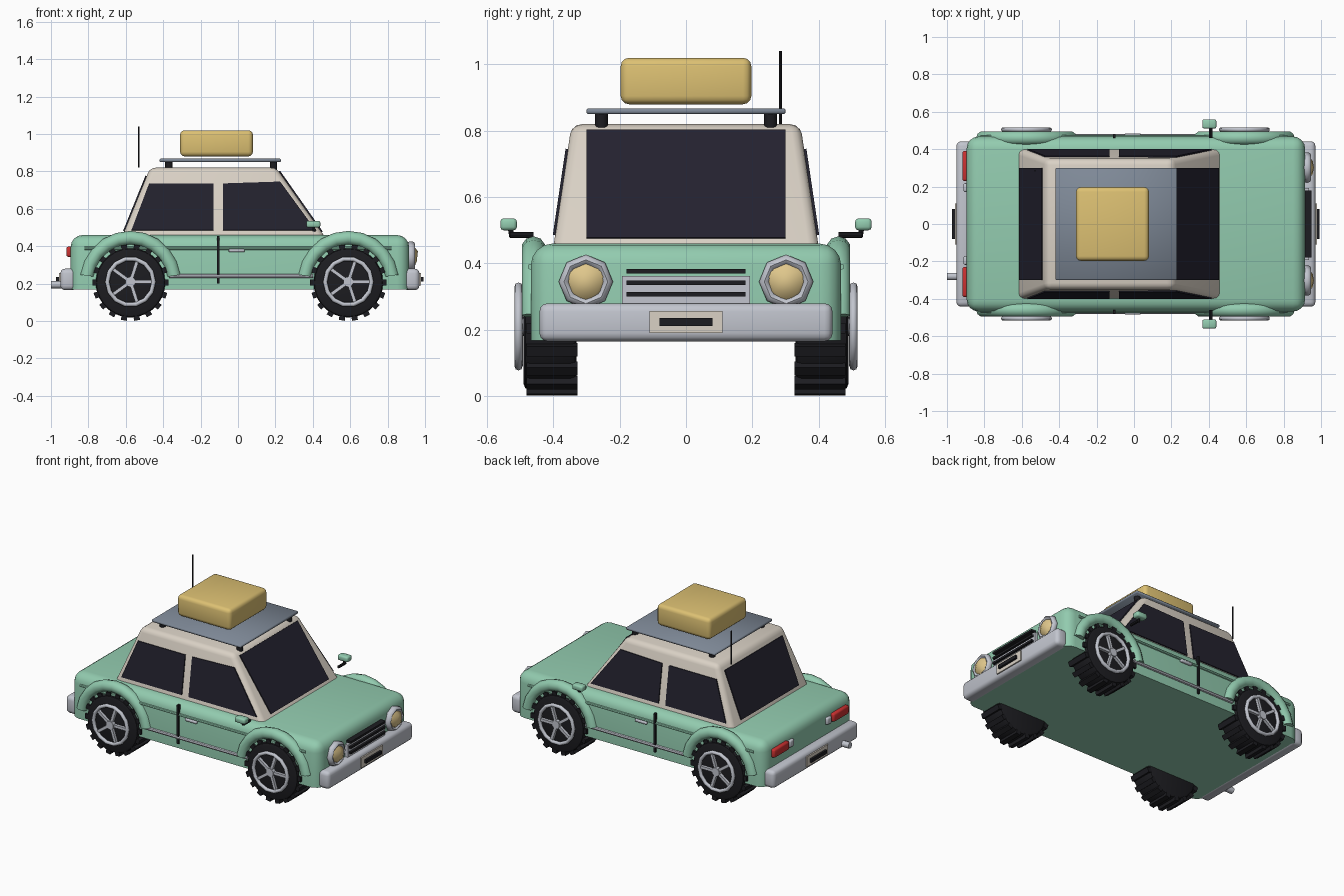
import bpy, bmesh, math
from mathutils import Vector, Matrix

if "Cube" in bpy.data.objects:
    bpy.data.objects.remove(bpy.data.objects["Cube"])


def mat(name, r, g, b):
    m = bpy.data.materials.new(name)
    m.diffuse_color = (r, g, b, 1)
    m.use_nodes = True
    m.node_tree.nodes["Principled BSDF"].inputs["Base Color"].default_value = m.diffuse_color
    return m


GREEN = mat("mint paint", 0.29, 0.60, 0.43)
CREAM = mat("cream paint", 0.70, 0.64, 0.56)
GLASS = mat("dark glass", 0.017, 0.016, 0.028)
RUBBER = mat("black rubber", 0.012, 0.012, 0.015)
CHROME = mat("chrome", 0.54, 0.56, 0.62)
GREY = mat("rack grey", 0.21, 0.25, 0.31)
TAN = mat("luggage tan", 0.72, 0.53, 0.17)
RED = mat("lamp red", 0.60, 0.03, 0.03)
LENS = mat("lamp lens", 0.74, 0.57, 0.26)


def finish(bm, name, m, smooth=40):
    bmesh.ops.recalc_face_normals(bm, faces=bm.faces)
    me = bpy.data.meshes.new(name)
    bm.to_mesh(me)
    bm.free()
    me.materials.append(m)
    ob = bpy.data.objects.new(name, me)
    bpy.context.collection.objects.link(ob)
    if smooth:
        bpy.ops.object.select_all(action='DESELECT')
        ob.select_set(True)
        bpy.context.view_layer.objects.active = ob
        bpy.ops.object.shade_smooth_by_angle(angle=math.radians(smooth))
    return ob


def box_bm(x0, x1, y0, y1, z0, z1):
    bm = bmesh.new()
    mtx = Matrix.Translation(((x0 + x1) / 2, (y0 + y1) / 2, (z0 + z1) / 2)) @ \
        Matrix.Diagonal((abs(x1 - x0), abs(y1 - y0), abs(z1 - z0), 1))
    bmesh.ops.create_cube(bm, size=1, matrix=mtx)
    return bm


def bevel(bm, w, seg, test=lambda e: True):
    bmesh.ops.bevel(bm, geom=[e for e in bm.edges if test(e)], offset=w,
                    segments=seg, profile=0.5, affect='EDGES')


def box(name, m, x, y, z, w=0, seg=2):
    bm = box_bm(*x, *y, *z)
    if w:
        bevel(bm, w, seg)
    return finish(bm, name, m, 50 if w else 0)


def cyl(name, m, a, b, r, n=12):
    a, b = Vector(a), Vector(b)
    bm = bmesh.new()
    rot = (b - a).to_track_quat('Z', 'Y').to_matrix().to_4x4()
    bmesh.ops.create_cone(bm, cap_ends=True, segments=n, radius1=r, radius2=r,
                          depth=(b - a).length, matrix=Matrix.Translation((a + b) / 2) @ rot)
    return finish(bm, name, m)


def sweep(name, m, c, plane, R, rr, rd, a0, a1, n, k, closed=False):
    """Arc or ring of elliptical section; plane 'xz' (axis y) or 'yz' (axis x)."""
    bm = bmesh.new()
    rows = []
    for i in range(n if closed else n + 1):
        t = a0 + (a1 - a0) * i / n
        row = []
        for j in range(k):
            s = math.tau * j / k
            r, d = R + rr * math.cos(s), rd * math.sin(s)
            u, v = r * math.cos(t), r * math.sin(t)
            row.append(bm.verts.new(Vector(c) + Vector((u, d, v) if plane == 'xz' else (d, u, v))))
        rows.append(row)
    for i in range(n):
        p, q = rows[i], rows[(i + 1) % len(rows)]
        for j in range(k):
            bm.faces.new((p[j], p[(j + 1) % k], q[(j + 1) % k], q[j]))
    if not closed:
        bm.faces.new(rows[0])
        bm.faces.new(rows[-1])
    return finish(bm, name, m, 50)


def plate(name, m, pts, out, t=0.008):
    """Thin plate on a sloping panel, raised toward 'out'."""
    pts = [Vector(p) for p in pts]
    n = (pts[1] - pts[0]).cross(pts[2] - pts[0]).normalized()
    if n.dot(Vector(out)) < 0:
        n = -n
    bm = bmesh.new()
    lo = [bm.verts.new(p - n * 0.001) for p in pts]
    hi = [bm.verts.new(p + n * (t - 0.001)) for p in pts]
    bm.faces.new(lo)
    bm.faces.new(hi)
    for i in range(4):
        j = (i + 1) % 4
        bm.faces.new((lo[i], lo[j], hi[j], hi[i]))
    return finish(bm, name, m, 0)


# Lower body: rounded on top and at the corners, flat underneath
bm = box_bm(-0.895, 0.915, -0.468, 0.468, 0.168, 0.46)
bevel(bm, 0.065, 4, lambda e: max(v.co.z for v in e.verts) > 0.3)
finish(bm, "body", GREEN)

# Cabin: tapered box
Z0, Z1 = 0.45, 0.82
bm = box_bm(-0.62, 0.465, -0.40, 0.40, Z0, Z1)
for v in bm.verts:
    if v.co.z > 0.6:
        v.co.x = 0.205 if v.co.x > 0 else -0.47
        v.co.y = math.copysign(0.345, v.co.y)
bevel(bm, 0.03, 3, lambda e: max(v.co.z for v in e.verts) > 0.6)
finish(bm, "cabin", CREAM)


def lerp(a, b, z):
    return a + (b - a) * (z - Z0) / (Z1 - Z0)


# Windscreen and rear window
for name, xa, xb, za, zb in (("windscreen", 0.465, 0.205, 0.475, 0.80),
                             ("rear_window", -0.62, -0.47, 0.48, 0.775)):
    plate(name, GLASS, [(lerp(xa, xb, z), y, z) for z, y in
                        ((za, -0.30), (za, 0.30), (zb, 0.30), (zb, -0.30))], (xa, 0, 0.3))

for s, side in ((-1, "right"), (1, "left")):
    # Side windows
    for name, q in (("rear_side_window", ((-0.57, 0.485), (-0.13, 0.485), (-0.13, 0.735), (-0.475, 0.735))),
                    ("front_side_window", ((-0.08, 0.485), (0.415, 0.485), (0.225, 0.745), (-0.08, 0.735)))):
        plate(side + "_" + name, GLASS, [(x, s * lerp(0.40, 0.345, z), z) for x, z in q], (0, s, 0))

    # Side trim, door seam and handle
    cyl(side + "_belt_trim", GREEN, (-0.82, s * 0.468, 0.39), (0.82, s * 0.468, 0.39), 0.009, 8)
    cyl(side + "_sill_trim", CHROME, (-0.37, s * 0.47, 0.24), (0.40, s * 0.47, 0.24), 0.011, 8)
    box(side + "_door_seam", RUBBER, (-0.112, -0.098), (s * 0.46, s * 0.478), (0.20, 0.455))
    box(side + "_door_handle", CHROME, (-0.05, 0.035), (s * 0.465, s * 0.485), (0.368, 0.386), 0.006)

    # Wing mirror
    cyl(side + "_mirror_arm", RUBBER, (0.41, s * 0.46, 0.486), (0.41, s * 0.53, 0.486), 0.009, 8)
    cyl(side + "_mirror_post", RUBBER, (0.405, s * 0.525, 0.48), (0.405, s * 0.53, 0.51), 0.008, 8)
    box(side + "_mirror", GREEN, (0.365, 0.44), (s * 0.51, s * 0.56), (0.50, 0.536), 0.01)

    # Headlight, tail light and reversing light
    sweep(side + "_headlight_ring", CHROME, (0.925, s * 0.302, 0.345), 'yz', 0.066, 0.016, 0.022,
          0, math.tau, 8, 8, True)
    bm = bmesh.new()
    bmesh.ops.create_icosphere(bm, subdivisions=1, radius=1, matrix=Matrix.Translation(
        (0.928, s * 0.302, 0.345)) @ Matrix.Diagonal((0.038, 0.066, 0.066, 1)))
    finish(bm, side + "_headlight_lens", LENS, 60)
    box(side + "_tail_light", RED, (-0.918, -0.88), (s * 0.23, s * 0.39), (0.343, 0.398), 0.01)
    box(side + "_reversing_light", CHROME, (-0.912, -0.88), (s * 0.172, s * 0.218), (0.345, 0.39), 0.008)

    for cx, end in ((-0.575, "rear"), (0.59, "front")):
        tag = end + "_" + side
        # Wheel arch
        sweep(tag + "_arch", GREEN, (cx, s * 0.46, 0.21), 'xz', 0.235, 0.037, 0.037,
              math.radians(8), math.radians(172), 10, 10)
        # Tyre with tread blocks
        c = Vector((cx, s * 0.41, 0.205))
        bm = bmesh.new()
        bmesh.ops.create_cone(bm, cap_ends=True, segments=28, radius1=0.186, radius2=0.186, depth=0.16,
                              matrix=Matrix.Translation(c) @ Matrix.Rotation(math.pi / 2, 4, 'X'))
        bevel(bm, 0.018, 2, lambda e: len(e.link_faces) == 2 and e.calc_face_angle(0) > 1)
        for i in range(18):
            bmesh.ops.create_cube(bm, size=1, matrix=Matrix.Translation(c)
                                  @ Matrix.Rotation(math.tau * (i + 0.5) / 18, 4, 'Y')
                                  @ Matrix.Translation((0, -s * 0.006, 0.19))
                                  @ Matrix.Diagonal((0.032, 0.155, 0.028, 1)))
        finish(bm, tag + "_tyre", RUBBER)
        # Rim ring, hub and five spokes
        sweep(tag + "_rim", CHROME, (cx, s * 0.505, 0.21), 'xz', 0.124, 0.012, 0.012,
              0, math.tau, 14, 8, True)
        cyl(tag + "_hub", CHROME, (cx, s * 0.485, 0.21), (cx, s * 0.515, 0.21), 0.028, 10)
        bm = bmesh.new()
        for i in range(5):
            bmesh.ops.create_cube(bm, size=1, matrix=Matrix.Translation((cx, s * 0.5, 0.21))
                                  @ Matrix.Rotation(math.tau * (i + 0.25) / 5, 4, 'Y')
                                  @ Matrix.Translation((0, 0, 0.07))
                                  @ Matrix.Diagonal((0.018, 0.018, 0.105, 1)))
        finish(bm, tag + "_spokes", CHROME, 0)

    # Roof rack feet
    for x in (-0.37, 0.19):
        cyl(side + "_rack_foot", RUBBER, (x, s * 0.255, 0.805), (x, s * 0.255, 0.852), 0.02, 10)

# Bumpers, number plates and blank plate bars
for end, d, x0, x1, xp in (("front", 1, 0.885, 0.97, 0.978), ("rear", -1, -0.865, -0.95, -0.958)):
    box(end + "_bumper", CHROME, (x0, x1), (-0.442, 0.442), (0.165, 0.28), 0.025, 3)
    box(end + "_plate", CREAM, (x1 - d * 0.01, xp), (-0.11, 0.11), (0.19, 0.257))
    box(end + "_plate_bar", RUBBER, (xp - d * 0.005, xp + d * 0.014), (-0.08, 0.08), (0.212, 0.235))

# Grille
box("grille", CHROME, (0.90, 0.935), (-0.193, 0.193), (0.275, 0.362))
for z in (0.307, 0.342, 0.377):
    box("grille_bar", RUBBER, (0.90, 0.95), (-0.18, 0.18), (z - 0.007, z + 0.007))

# Exhaust
cyl("exhaust", CHROME, (-1.0, -0.28, 0.195), (-0.85, -0.28, 0.195), 0.02, 10)

# Roof rack, luggage and aerial
box("roof_rack", GREY, (-0.42, 0.23), (-0.30, 0.30), (0.85, 0.868), 0.005, 1)
box("suitcase", TAN, (-0.31, 0.08), (-0.197, 0.197), (0.88, 1.02), 0.025, 3)
cyl("aerial", RUBBER, (-0.53, 0.285, 0.82), (-0.53, 0.285, 1.04), 0.004, 8)
